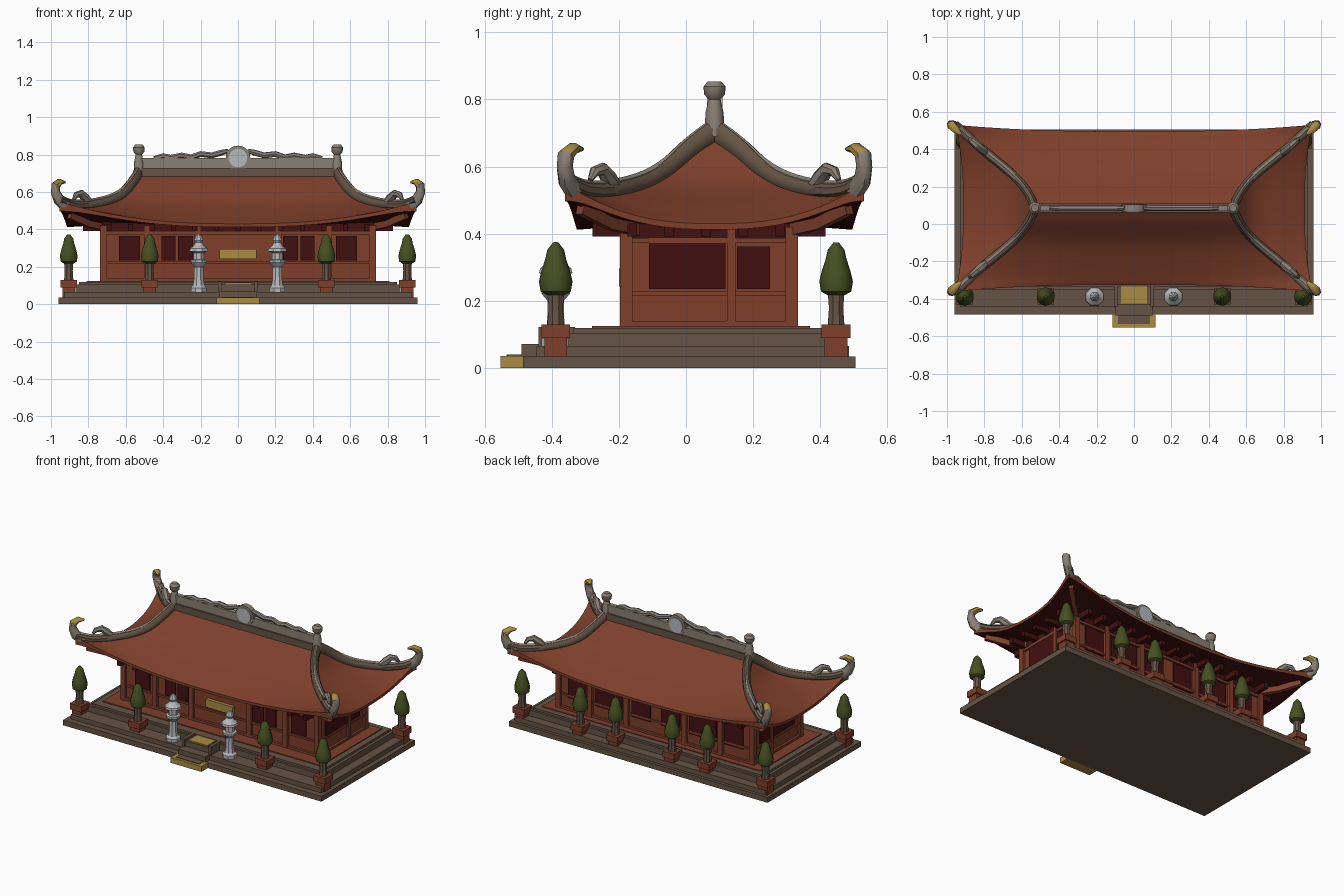
import bpy, bmesh, math
from mathutils import Vector

if "Cube" in bpy.data.objects:
    bpy.data.objects.remove(bpy.data.objects["Cube"])

def mat(name, r, g, b):
    m = bpy.data.materials.new(name)
    m.diffuse_color = (r, g, b, 1)
    m.use_nodes = True
    m.node_tree.nodes["Principled BSDF"].inputs["Base Color"].default_value = m.diffuse_color
    return m

CLAY = mat("terracotta", 0.21, 0.050, 0.024)
BROWN = mat("brown_stone", 0.130, 0.088, 0.058)
MAROON = mat("dark_maroon", 0.055, 0.005, 0.005)
GREY = mat("warm_grey", 0.25, 0.215, 0.175)
SILVER = mat("pale_silver", 0.47, 0.48, 0.50)
GOLD = mat("gold", 0.40, 0.26, 0.055)
GREEN = mat("leaf_green", 0.060, 0.078, 0.016)
YC = 0.085  # roof centre line

def finish(name, bm, mats, smooth=None):
    bmesh.ops.recalc_face_normals(bm, faces=bm.faces)
    me = bpy.data.meshes.new(name)
    bm.to_mesh(me)
    bm.free()
    for m in mats:
        me.materials.append(m)
    if smooth:
        me.shade_smooth()
        me.set_sharp_from_angle(angle=math.radians(smooth))
    ob = bpy.data.objects.new(name, me)
    bpy.context.collection.objects.link(ob)
    return ob

def box(name, xs, ys, zs, m):
    bm = bmesh.new()
    bmesh.ops.create_cube(bm, size=1)
    for v in bm.verts:
        v.co = [(a + b) / 2 + c * (b - a) for (a, b), c in zip((xs, ys, zs), v.co)]
    return finish(name, bm, [m])

def lathe(name, prof, x, y, m, n=10, smooth=40):
    bm = bmesh.new()
    rings = [[bm.verts.new((x + r * math.cos(2 * math.pi * (k + .5) / n),
                            y + r * math.sin(2 * math.pi * (k + .5) / n), z))
              for k in range(n)] for r, z in prof]
    for a, b in zip(rings, rings[1:]):
        for k in range(n):
            bm.faces.new((a[k], a[(k + 1) % n], b[(k + 1) % n], b[k]))
    bm.faces.new(rings[0])
    bm.faces.new(rings[-1])
    return finish(name, bm, [m], smooth)

def sweep(name, pts, sizes, mats, n=8, fixed=False, split=None):
    """Tube along pts, sizes = (half width, half height); second material from ring split on."""
    pts = [Vector(p) for p in pts]
    bm = bmesh.new()
    rings = []
    for i, p in enumerate(pts):
        t = (pts[min(i + 1, len(pts) - 1)] - pts[max(i - 1, 0)]).normalized()
        ref = (pts[1] - pts[0]).normalized() if fixed else t
        side = ref.cross(Vector((0, 0, 1))).normalized()
        up = side.cross(t)
        w, h = sizes[i]
        ring = []
        for k in range(n):
            a = 2 * math.pi * (k + .5) / n
            ring.append(bm.verts.new(p + side * w * math.cos(a) + up * h * math.sin(a)))
        rings.append(ring)
    for i, (a, b) in enumerate(zip(rings, rings[1:])):
        for k in range(n):
            f = bm.faces.new((a[k], a[(k + 1) % n], b[(k + 1) % n], b[k]))
            f.material_index = int(split is not None and i >= split)
    bm.faces.new(rings[0])
    bm.faces.new(rings[-1]).material_index = int(split is not None)
    return finish(name, bm, mats, 45)

# ---- stepped base ----
box("base_slab", (-.96, .96), (-.485, .505), (0, .035), BROWN)
box("base_second_tier", (-.93, .93), (-.445, .485), (.035, .066), BROWN)
box("base_third_tier", (-.87, .87), (-.35, .425), (.066, .105), BROWN)
box("base_top_tier", (-.85, .85), (-.335, .41), (.105, .119), BROWN)
box("terracotta_floor", (-.81, .81), (-.28, .37), (.119, .125), CLAY)

# ---- front steps ----
box("bottom_step", (-.115, .115), (-.553, -.485), (0, .036), GOLD)
box("bottom_step_tread", (-.085, .085), (-.535, -.48), (.036, .040), BROWN)
box("middle_step", (-.10, .10), (-.49, -.42), (.035, .072), BROWN)
box("upper_step", (-.10, .10), (-.43, -.33), (.066, .108), BROWN)
box("upper_step_tread", (-.07, .07), (-.425, -.335), (.108, .116), GOLD)
for s in (-1, 1):
    box("stair_curb", sorted((s * .088, s * .108)), (-.44, -.33), (.06, .122), BROWN)

# ---- hall body ----
X, Y0, Y1 = .72, -.178, .315
box("hall_walls", (-X, X), (Y0, Y1), (.12, .46), CLAY)
box("wall_top_band", (-X - .006, X + .006), (Y0 - .006, Y1 + .006), (.385, .455), MAROON)
for z0, z1, d in ((.12, .14, .016), (.215, .228, .010), (.372, .388, .012)):
    box("wall_rail", (-X - d, X + d), (Y0 - d, Y1 + d), (z0, z1), CLAY)
for x in (-.72, -.485, -.215, .215, .485, .72):
    for y in (Y0, Y1):
        box("wall_pillar", (x - .017, x + .017), (y - .018, y + .018), (.12, .42), CLAY)
for s in (-1, 1):
    box("side_pillar", (s * X - .015, s * X + .015), (.122, .148), (.12, .42), CLAY)
    for a, b, z0, z1 in ((-.11, .118, .235, .395), (.152, .25, .235, .362)):
        box("side_window", (s * (X + .006) - .004, s * (X + .006) + .004), (a, b), (z0, z1), MAROON)
    for a, b in ((.525, .635), (.335, .41), (.24, .32)):
        box("front_window", sorted((s * a, s * b)), (Y0 - .009, Y0 - .001), (.235, .365), MAROON)
    for a, b in ((.51, .65), (.25, .45), (.04, .18)):
        box("back_window", sorted((s * a, s * b)), (Y1 + .001, Y1 + .009), (.205, .365), MAROON)
box("front_plaque", (-.10, .10), (Y0 - .022, Y0), (.243, .296), GOLD)

# ---- roof: concave hipped shell with sagging eaves ----
HIP = [Vector(p) for p in ((.53, 0, .70), (.56, .07, .65), (.615, .145, .585), (.69, .215, .545),
                           (.80, .305, .522), (.89, .385, .522), (.955, .445, .55))]

def hip(t):
    f = t * (len(HIP) - 1)
    i = min(int(f), len(HIP) - 2)
    f -= i
    p1, p2 = HIP[i], HIP[i + 1]
    p0 = HIP[i - 1] if i else 2 * p1 - p2
    p3 = HIP[i + 2] if i + 2 < len(HIP) else 2 * p2 - p1
    return .5 * (2 * p1 + (p2 - p0) * f + (2 * p0 - 5 * p1 + 4 * p2 - p3) * f * f
                 + (3 * p1 - p0 - 3 * p2 + p3) * f ** 3)

def roof_point(side, t, u):
    x, d, z = hip(t)
    k = 1 - abs(u) ** 2.5
    z -= .12 * t ** 3 * k
    inn = .035 * t ** 3 * k
    return Vector((u * x, d - inn, z)) if side == 0 else Vector((x - inn * 1.2, u * d, z))

bm = bmesh.new()
NT, NU = 18, 28
for side in (0, 1):
    for s in (-1, 1):
        cols = []
        for j in range(NU + 1):
            u = math.sin((2 * j / NU - 1) * math.pi / 2)
            col = [roof_point(side, i / NT, u) for i in range(NT + 1)]
            col.append(col[-1] - Vector((0, 0, .018 + .035 * abs(u) ** 10)))
            col.append(Vector((u * .71, .228, .425)) if side == 0 else Vector((.71, u * .228, .425)))
            flip = (1, s) if side == 0 else (s, 1)
            cols.append([bm.verts.new((p.x * flip[0], p.y * flip[1] + YC, p.z)) for p in col])
        for a, b in zip(cols, cols[1:]):
            for i in range(NT + 2):
                bm.faces.new((a[i], b[i], b[i + 1], a[i + 1])).material_index = int(i == NT + 1)
bmesh.ops.remove_doubles(bm, verts=bm.verts, dist=1e-5)
finish("hipped_roof", bm, [CLAY, MAROON], 35)

# ---- roof brackets under the eaves ----
for k in range(-6, 7):
    for y, s in ((Y0, -1), (Y1, 1)):
        box("eave_bracket", (k * .115 - .014, k * .115 + .014), sorted((y, y + s * .10)), (.392, .43), MAROON)
for k in (-.16, -.05, .06, .17, .28):
    for s in (-1, 1):
        box("side_bracket", sorted((s * X, s * (X + .11))), (k - .014, k + .014), (.392, .43), MAROON)

# ---- four corners: hip ridges, horns, beasts, rafters ----
for sx in (-1, 1):
    for sy in (-1, 1):
        def at(p, dz=0):
            return (sx * p[0], YC + sy * p[1], p[2] + dz)
        ts = [i / 20 for i in range(21)]
        sweep("hip_ridge", [at(hip(t), .008) for t in ts],
              [(.026, .034 - .012 * t) for t in ts], [BROWN], 8)
        sweep("hip_ridge_cap", [at(hip(t), .030 - .008 * t) for t in ts],
              [(.014, .016)] * 21, [GREY], 6)
        sweep("corner_horn", [at(p) for p in ((.92, .415, .525), (.958, .440, .56), (.976, .446, .60),
                                              (.974, .442, .635), (.952, .420, .655), (.925, .395, .652))],
              [(.026, .034), (.025, .032), (.024, .026), (.026, .025), (.022, .018), (.008, .006)],
              [GREY, GOLD], 8, True, 3)
        sweep("roof_beast", [at(p) for p in ((.78, .285, .535), (.815, .315, .565), (.84, .335, .592),
                                             (.865, .357, .585), (.88, .37, .56))],
              [(.014, .014), (.024, .026), (.021, .021), (.017, .016), (.008, .008)], [GREY], 7, True)
        sweep("corner_rafter", [at(p) for p in ((.68, .20, .405), (.80, .31, .43), (.90, .40, .475))],
              [(.02, .025)] * 3, [CLAY], 4)

# ---- main ridge with ornaments ----
box("ridge_foot", (-.54, .54), (YC - .024, YC + .024), (.665, .728), BROWN)
box("ridge_wall", (-.54, .54), (YC - .015, YC + .015), (.725, .782), GREY)
for s in (-1, 1):
    lathe("ridge_end_post", [(.030, .69), (.027, .76), (.018, .80), (.031, .815), (.033, .838), (.020, .854)],
          s * .53, YC, GREY)
    wave = [(.45, .782), (.40, .792), (.36, .783), (.30, .795), (.25, .785), (.20, .803), (.14, .796), (.09, .81), (.05, .82)]
    sweep("ridge_dragon", [(s * x, YC, z) for x, z in wave],
          [(.010, .010)] + [(.016, .016)] * 7 + [(.012, .012)], [GREY], 7)
for name, r, d, m in (("ridge_disc", .066, .018, GREY), ("ridge_disc_face", .050, .023, SILVER)):
    bm = bmesh.new()
    bmesh.ops.create_cone(bm, cap_ends=True, segments=20, radius1=r, radius2=r, depth=2 * d)
    for v in bm.verts:
        v.co = (v.co.x, YC + v.co.z, .782 + v.co.y)
    finish(name, bm, [m], 40)

# ---- potted trees ----
def tree(x, y, z):
    box("tree_pedestal", (x - .034, x + .034), (y - .034, y + .034), (z, .095), CLAY)
    box("tree_pedestal_cap", (x - .043, x + .043), (y - .043, y + .043), (.09, .13), CLAY)
    lathe("tree_trunk", [(.027, .125), (.023, .18), (.028, .235)], x, y, BROWN, 8)
    lathe("tree_foliage", [(.018, .213), (.045, .228), (.050, .258), (.043, .288), (.031, .325), (.025, .352), (.008, .374)],
          x, y, GREEN, 10)

for x in (.905, .472):
    for s in (-1, 1):
        tree(s * x, -.388, .035)
        tree(s * x, .447, .035)
for s in (-1, 1):
    tree(s * .21, .447, .035)

# ---- stone lanterns ----
for s in (-1, 1):
    lathe("stone_lantern", [(.046, .066), (.046, .088), (.034, .10), (.028, .13), (.026, .20), (.046, .222), (.046, .236),
                            (.030, .24), (.030, .275), (.054, .283), (.050, .297), (.028, .315), (.020, .33),
                            (.026, .342), (.018, .362), (.005, .376)], s * .21, -.388, SILVER, 8, 30)
